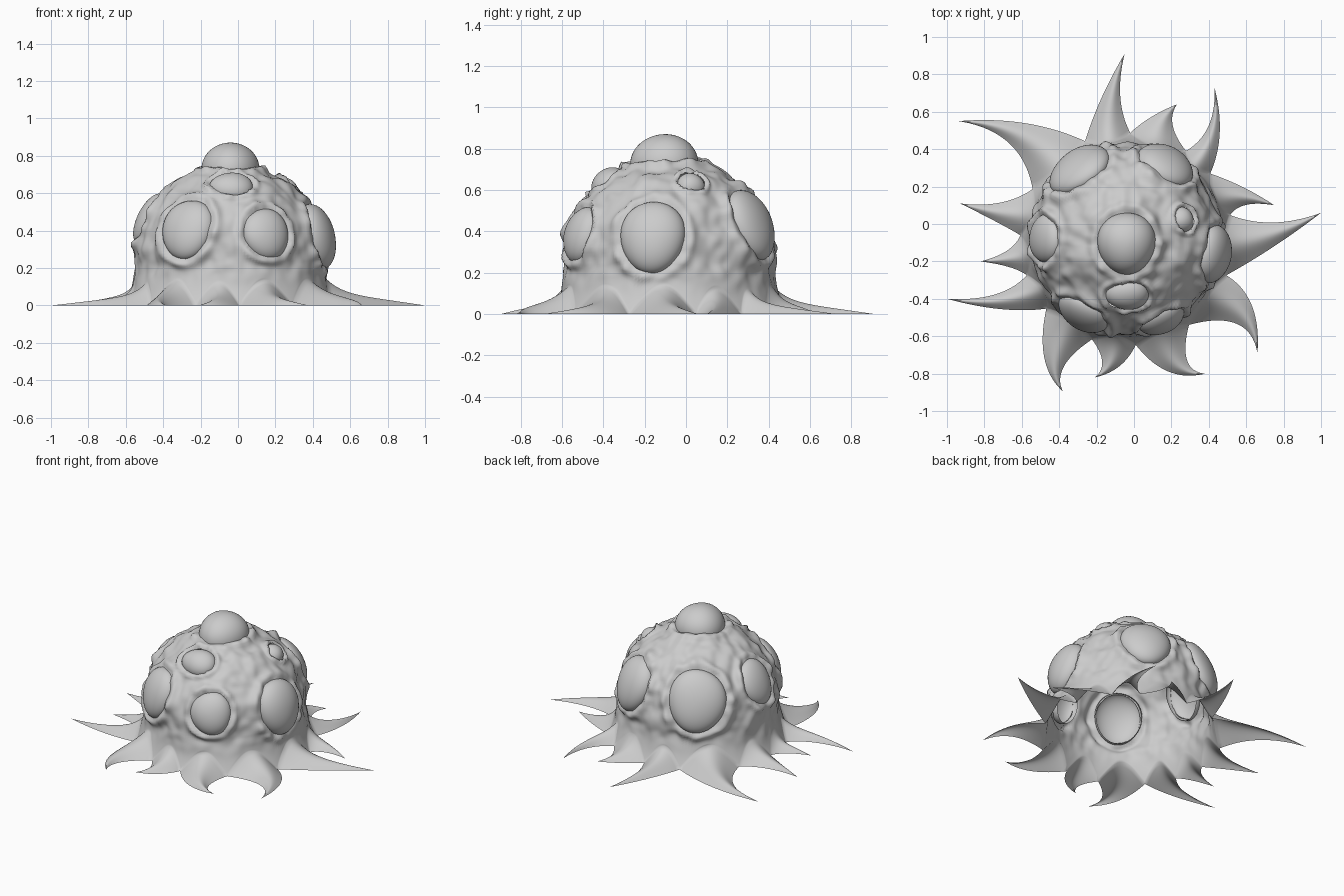
import bpy, bmesh
from math import sin, cos, pi, radians, hypot, exp, sqrt
from mathutils import Vector, noise

cube = bpy.data.objects.get("Cube")
if cube:
    bpy.data.objects.remove(cube)

CENTRE = Vector((-0.04, -0.08, 0.25))
R = 0.508
COLS, TENT_ROWS, WALL_ROWS, DOME_ROWS = 18, 22, 14, 52

grey = bpy.data.materials.new("pale grey")
grey.use_nodes = True
grey.diffuse_color = (0.6, 0.6, 0.6, 1)
bsdf = next(n for n in grey.node_tree.nodes if n.type == "BSDF_PRINCIPLED")
bsdf.inputs["Base Color"].default_value = (0.6, 0.6, 0.6, 1)


def finish(bm, name):
    mesh = bpy.data.meshes.new(name)
    bm.to_mesh(mesh)
    bm.free()
    for p in mesh.polygons:
        p.use_smooth = True
    mesh.materials.append(grey)
    ob = bpy.data.objects.new(name, mesh)
    bpy.context.collection.objects.link(ob)
    return ob


def wall(az, z):
    """Point on the plain body: flared wall below, hemisphere above."""
    dz = z - CENTRE.z
    r = sqrt(max(R * R - dz * dz, 0)) if dz > 0 else R + 0.06 * max(0, 1 - z / 0.23) ** 2
    return Vector((CENTRE.x + r * cos(az), CENTRE.y + r * sin(az), z))


class Blister:
    def __init__(self, name, az, z, width, height, rise):
        az = radians(az)
        self.name, self.w, self.h, self.rise = name, width, height, rise
        self.c = wall(az, z)
        self.n = (self.c - CENTRE).normalized()
        self.a = Vector((-sin(az), cos(az), 0))
        self.b = self.n.cross(self.a)

    def reach(self, p):
        """Elliptical distance from the axis, 1 at the rim."""
        d = p - self.c
        if d.dot(self.n) < -0.2:
            return 9.0
        return hypot(d.dot(self.a) / self.w, d.dot(self.b) / self.h)

    def build(self):
        bm = bmesh.new()
        sink, seg, rows = 0.03, 48, 18
        prev = None
        top = bm.verts.new(self.c + self.n * self.rise)
        for i in range(1, rows + 1):
            psi = radians(105) * i / rows
            ring = []
            for j in range(seg):
                f = 2 * pi * j / seg
                s = sin(psi) * (1 + 0.025 * sin(3 * f + self.w * 40))
                p = (self.c + self.a * (self.w * s * cos(f)) + self.b * (self.h * s * sin(f))
                     + self.n * ((self.rise + sink) * cos(psi) - sink))
                ring.append(bm.verts.new(p))
            for j in range(seg):
                k = (j + 1) % seg
                bm.faces.new((prev[j], ring[j], ring[k], prev[k]) if prev else (top, ring[j], ring[k]))
            prev = ring
        return finish(bm, self.name)


# Blisters: azimuth, height, half width, half height, rise
blisters = [
    Blister("crown_blister", -90, 0.7575, 0.155, 0.165, 0.113),
    Blister("front_right_blister", -120, 0.415, 0.15, 0.165, 0.055),
    Blister("front_left_blister", -66, 0.39, 0.13, 0.14, 0.05),
    Blister("upper_front_blister", -89, 0.652, 0.118, 0.092, 0.045),
    Blister("left_blister", -10, 0.38, 0.158, 0.178, 0.07),
    Blister("small_blister", 19, 0.638, 0.07, 0.068, 0.035),
    Blister("back_left_blister", 62, 0.445, 0.16, 0.18, 0.06),
    Blister("back_right_blister", 124, 0.435, 0.18, 0.2, 0.06),
    Blister("right_blister", 180, 0.475, 0.13, 0.15, 0.04),
]
for b in blisters:
    b.build()

# Spikes: start azimuth of the root, bend point, tip
spikes = [
    (-20, (0.75, -0.08), (1.0, 0.06)),
    (13, (0.58, 0.17), (0.75, 0.10)),
    (38, (0.47, 0.48), (0.43, 0.73)),
    (56, (0.12, 0.56), (0.23, 0.64)),
    (88, (-0.15, 0.67), (-0.05, 0.91)),
    (113, (-0.58, 0.54), (-0.94, 0.55)),
    (152, (-0.70, 0.04), (-0.93, 0.11)),
    (178, (-0.64, -0.19), (-0.82, -0.2)),
    (200, (-0.70, -0.45), (-1.0, -0.4)),
    (221, (-0.49, -0.76), (-0.38, -0.895)),
    (251, (-0.09, -0.77), (-0.21, -0.82)),
    (275, (0.20, -0.82), (0.38, -0.8)),
    (306, (0.65, -0.42), (0.66, -0.69)),
]


def bezier(p, q, r, t):
    return p * (1 - t) ** 2 + q * (2 * t * (1 - t)) + r * t * t


def lumps(p):
    """Outward offset of the skin: soft lumps and a raised lip at each blister."""
    fade = min(1, p.z / 0.22) ** 2
    n1 = noise.noise(p * 8)
    n2 = noise.noise(p * 17 + Vector((3, 1, 7)))
    off = 0.02 * n1 + 0.01 * n2
    for b in blisters:
        q = b.reach(p)
        off += 0.02 * (1 + 0.6 * n2) * exp(-((q - 1.15) / 0.15) ** 2)
    return off * fade


# Body shell and skirt of hollow spikes, sharing the scalloped seam
bm = bmesh.new()
foot, foot_az = [], []
for i, (start, bend, tip) in enumerate(spikes):
    a0 = radians(start)
    a1 = radians(spikes[(i + 1) % len(spikes)][0])
    if a1 < a0:
        a1 += 2 * pi
    crest = 0.085 + 0.09 * (a1 - a0)
    for j in range(COLS):
        az = a0 + (a1 - a0) * j / COLS
        foot_az.append(az)
        foot.append(bm.verts.new(wall(az, crest * sin(pi * j / COLS))))

total = len(foot)
rows = [foot]
for k in range(1, WALL_ROWS + DOME_ROWS):
    ring = []
    for az, f in zip(foot_az, foot):
        if k <= WALL_ROWS:
            z = f.co.z + (CENTRE.z - f.co.z) * k / WALL_ROWS
        else:
            z = CENTRE.z + R * sin(pi / 2 * (k - WALL_ROWS) / DOME_ROWS)
        p = wall(az, z)
        out = p - CENTRE
        out.z = max(out.z, 0)
        ring.append(bm.verts.new(p + out.normalized() * lumps(p)))
    rows.append(ring)
for lo, hi in zip(rows, rows[1:]):
    for j in range(total):
        k = (j + 1) % total
        bm.faces.new((lo[j], lo[k], hi[k], hi[j]))

# Open the shell behind each blister and round off the opening
for b in blisters:
    inside = [f for f in bm.faces if b.reach(f.calc_center_median()) < 0.94]
    bmesh.ops.delete(bm, geom=inside, context="FACES")
    for v in bm.verts:
        q = b.reach(v.co)
        if v.is_boundary and 0.5 < q < 1.15:
            d = v.co - b.c
            flat = b.a * d.dot(b.a) + b.b * d.dot(b.b)
            v.co += flat * (0.94 / q - 1)

# Each spike is an arched sheet narrowing from the seam to its tip
for i, (start, bend, tip) in enumerate(spikes):
    base = [foot[(i * COLS + j) % total] for j in range(COLS + 1)]
    v0, v1 = base[0].co.copy(), base[-1].co.copy()
    tip, bend = Vector((*tip, 0)), Vector((*bend, 0))
    along = (tip - (v0 + v1) / 2).normalized()
    side = Vector((-along.y, along.x, 0)) * min(0.045, (v1 - v0).length * 0.16)
    prev = base
    for k in range(1, TENT_ROWS):
        t = k / TENT_ROWS
        left = bezier(v0, bend - side, tip, t)
        right = bezier(v1, bend + side, tip, t)
        drop = 0.55 * (1 - t) + 0.45 * (1 - t) ** 7
        row = []
        for j, f in enumerate(base):
            u = j / COLS
            p = left.lerp(right, u) + (f.co - v0.lerp(v1, u)) * (1 - t) ** 2
            p.z = f.co.z * drop
            row.append(bm.verts.new(p))
        for j in range(COLS):
            bm.faces.new((prev[j + 1], prev[j], row[j], row[j + 1]))
        prev = row
    end = bm.verts.new(tip)
    for j in range(COLS):
        bm.faces.new((prev[j + 1], prev[j], end))

bmesh.ops.recalc_face_normals(bm, faces=bm.faces[:])
finish(bm, "body_shell_with_spikes")
